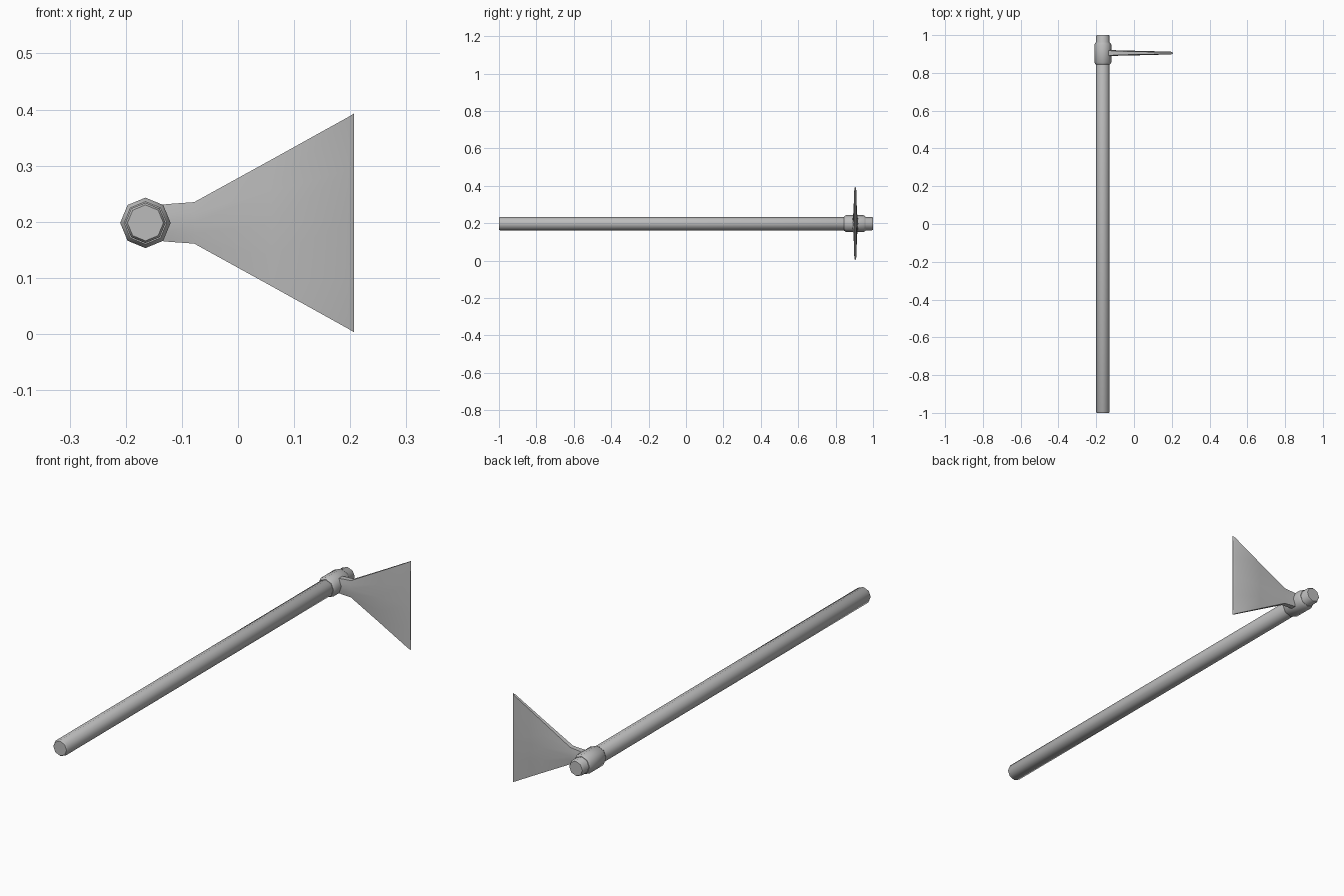
import bpy, bmesh, math

AXIS_X, AXIS_Z, BLADE_Y = -0.165, 0.198, 0.905

cube = bpy.data.objects.get("Cube")
if cube:
    bpy.data.objects.remove(cube, do_unlink=True)

grey = bpy.data.materials.new("plain grey")
grey.use_nodes = True
colour = (0.5, 0.5, 0.5, 1)
grey.diffuse_color = colour
grey.node_tree.nodes["Principled BSDF"].inputs["Base Color"].default_value = colour


def skin_rings(name, rings, angle):
    """Join equal closed rings of points into a capped, shaded solid."""
    bm = bmesh.new()
    loops = [[bm.verts.new(p) for p in ring] for ring in rings]
    n = len(loops[0])
    for a, b in zip(loops, loops[1:]):
        for i in range(n):
            j = (i + 1) % n
            bm.faces.new((a[i], a[j], b[j], b[i]))
    bm.faces.new(loops[0])
    bm.faces.new(loops[-1])
    bmesh.ops.recalc_face_normals(bm, faces=bm.faces)
    mesh = bpy.data.meshes.new(name)
    bm.to_mesh(mesh)
    bm.free()
    mesh.materials.append(grey)
    obj = bpy.data.objects.new(name, mesh)
    bpy.context.collection.objects.link(obj)
    bpy.ops.object.select_all(action='DESELECT')
    obj.select_set(True)
    bpy.context.view_layer.objects.active = obj
    bpy.ops.object.shade_smooth_by_angle(angle=math.radians(angle))
    return obj


def octagon(y, radius):
    turns = [math.tau * i / 8 for i in range(8)]
    return [(AXIS_X + radius * math.cos(t), y, AXIS_Z + radius * math.sin(t)) for t in turns]


def blade_section(x, half_height, thick_mid, thick_edge):
    """Lens-shaped slice of the blade, thickest on its centre line."""
    steps = [-1, -0.5, 0, 0.5, 1]
    half = [thick_edge + (thick_mid - thick_edge) * (1 - s * s) for s in steps]
    near = [(x, BLADE_Y - h, AXIS_Z + s * half_height) for s, h in zip(steps, half)]
    far = [(x, BLADE_Y + h, AXIS_Z + s * half_height) for s, h in zip(steps, half)]
    return near + far[::-1]


# Long eight-sided shaft with slightly rounded ends
shaft = [(-1, 0.032), (-0.994, 0.036), (0.994, 0.036), (1, 0.032)]
skin_rings("handle", [octagon(y, r) for y, r in shaft], 50)

# Chamfered socket around the shaft
socket = [(0.845, 0.038), (0.855, 0.045), (0.95, 0.045), (0.96, 0.038)]
skin_rings("socket", [octagon(y, r) for y, r in socket], 50)

# Neck flaring into a thin triangular blade with a ground edge
blade = [(-0.15, 0.031, 0.018, 0.014), (-0.12, 0.034, 0.016, 0.012),
         (-0.078, 0.037, 0.014, 0.01), (0.06, 0.113, 0.011, 0.007),
         (0.197, 0.189, 0.007, 0.005), (0.207, 0.195, 0.002, 0.001)]
skin_rings("blade", [blade_section(*s) for s in blade], 35)
